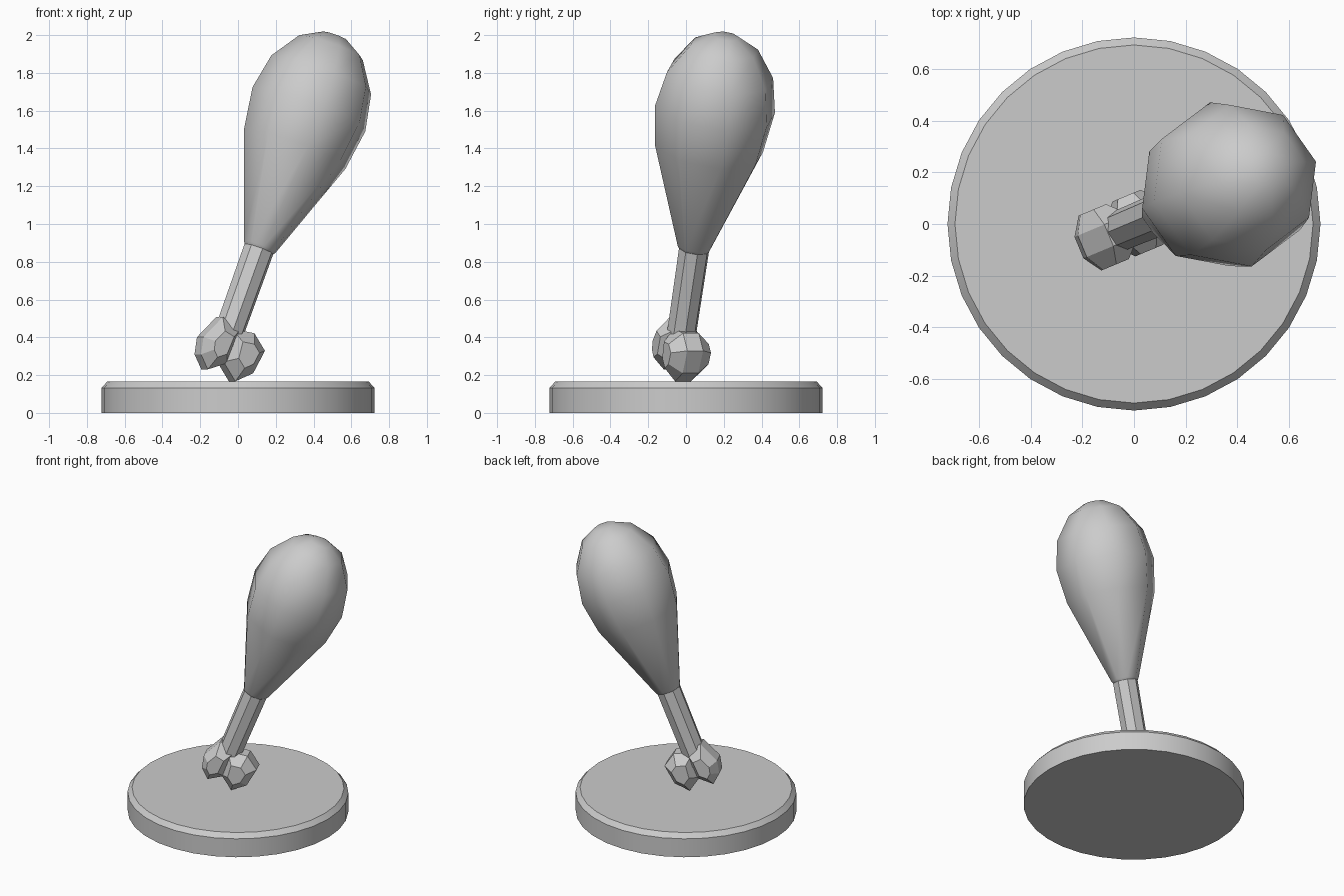
import bpy, bmesh, math
from mathutils import Matrix, Vector

cube = bpy.data.objects.get("Cube")
if cube:
    bpy.data.objects.remove(cube, do_unlink=True)

GREY = (0.6, 0.6, 0.6, 1)
mat = bpy.data.materials.new("plain grey")
mat.use_nodes = True
mat.diffuse_color = GREY
mat.node_tree.nodes["Principled BSDF"].inputs["Base Color"].default_value = GREY

# Leaning frame of the drumstick, with its origin at the neck
LEAN = (Matrix.Translation((0.115, 0.045, 0.88))
        @ Matrix.Rotation(math.radians(22.6), 4, 'Z')
        @ Matrix.Rotation(math.radians(21.2), 4, 'Y'))


def finish(name, bm, frame=None):
    bmesh.ops.recalc_face_normals(bm, faces=bm.faces)
    if frame:
        bm.transform(frame)
    mesh = bpy.data.meshes.new(name)
    bm.to_mesh(mesh)
    bm.free()
    mesh.materials.append(mat)
    obj = bpy.data.objects.new(name, mesh)
    bpy.context.collection.objects.link(obj)
    return obj


def lathe(bm, profile, sides, turn=0):
    """Stack rings of (radius, height) and cap both ends."""
    rings = []
    for r, z in profile:
        angles = [turn + math.tau * i / sides for i in range(sides)]
        rings.append([bm.verts.new((r * math.cos(a), r * math.sin(a), z)) for a in angles])
    for low, high in zip(rings, rings[1:]):
        for i in range(sides):
            j = (i + 1) % sides
            bm.faces.new((low[i], low[j], high[j], high[i]))
    bm.faces.new(rings[0])
    bm.faces.new(rings[-1])


def lobe(bm, outline):
    """Faceted knob: a thick outline with smaller outer layers."""
    centre = sum((Vector(p) for p in outline), Vector((0, 0))) / len(outline)
    verts = []
    for depth, size in ((0.045, 1), (0.115, 0.5)):
        for side in (-1, 1):
            for p in outline:
                q = centre.lerp(Vector(p), size)
                verts.append(bm.verts.new((q.x, side * depth, q.y)))
    hull = bmesh.ops.convex_hull(bm, input=verts)
    spare = [v for v in hull["geom_interior"] if isinstance(v, bmesh.types.BMVert)]
    bmesh.ops.delete(bm, geom=spare, context='VERTS')


# Round base with a chamfered rim
bm = bmesh.new()
lathe(bm, [(0.722, 0), (0.722, 0.133), (0.693, 0.165)], 32)
base = finish("base", bm)
bpy.context.view_layer.objects.active = base
base.select_set(True)
bpy.ops.object.shade_smooth_by_angle(angle=math.radians(30))

# Meat, a smooth pear shape
bm = bmesh.new()
lathe(bm, [(0.06, -0.05), (0.092, 0), (0.295, 0.555), (0.328, 0.78),
           (0.29, 0.975), (0.185, 1.13), (0.07, 1.195)], 8, math.radians(-9))
meat = finish("meat", bm, LEAN)
for face in meat.data.polygons:
    face.use_smooth = True

# Bone shaft
bm = bmesh.new()
lathe(bm, [(0.08, -0.56), (0.08, -0.43), (0.083, 0.05)], 8, math.radians(-9))
finish("bone_shaft", bm, LEAN)

# Two knobs at the end of the bone
bm = bmesh.new()
lobe(bm, [(-0.08, -0.43), (0.04, -0.45), (0.03, -0.65), (-0.06, -0.72),
          (-0.125, -0.66), (-0.145, -0.57)])
lobe(bm, [(-0.01, -0.47), (0.12, -0.445), (0.21, -0.51), (0.19, -0.645),
          (0.11, -0.722), (0.01, -0.65)])
finish("bone_knobs", bm, LEAN)
